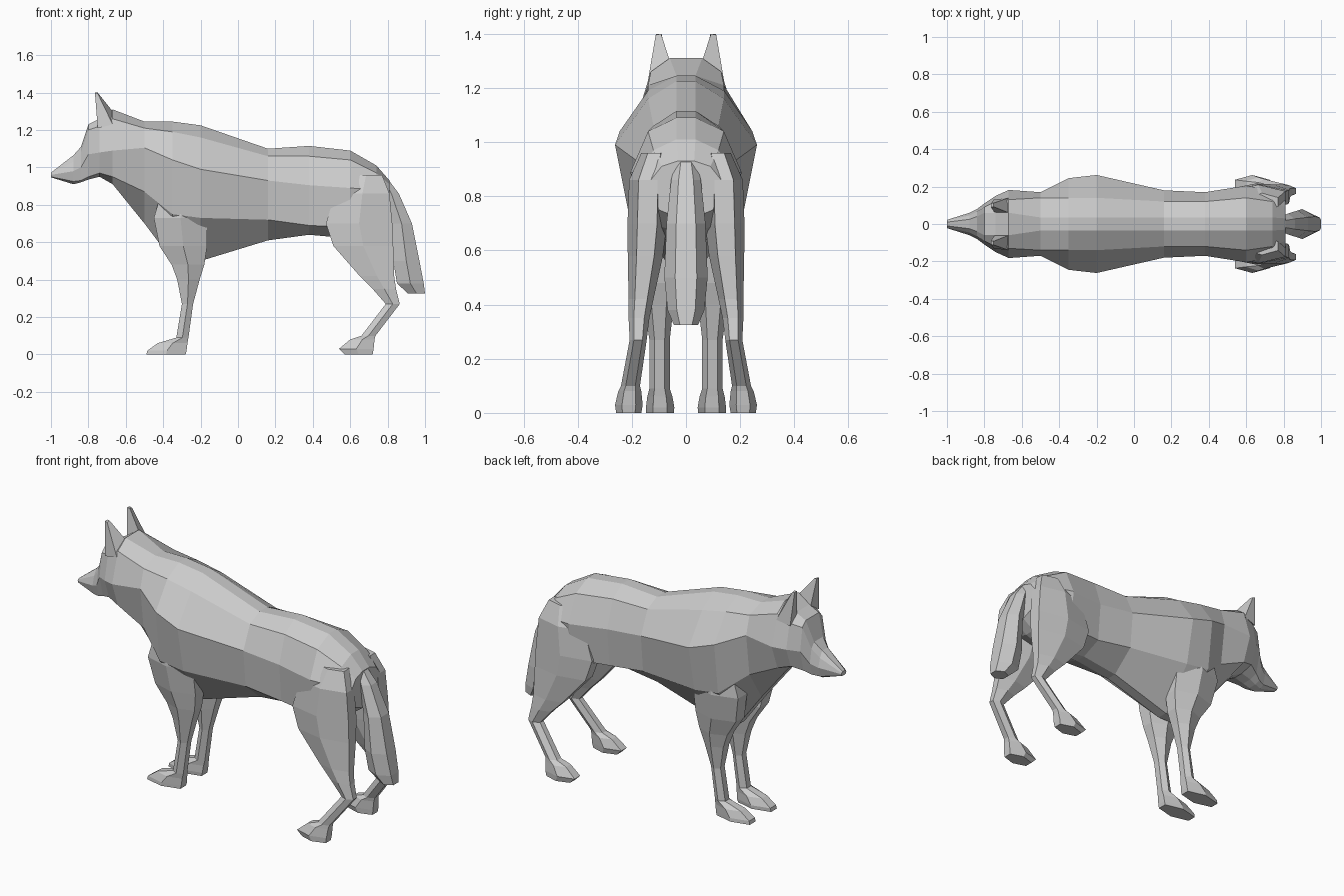
import bpy, bmesh


def loft(name, rings, mirror=False):
    """Skin closed rings of equal point count, capping both ends."""
    bm = bmesh.new()
    vs = [[bm.verts.new(p) for p in r] for r in rings]
    n = len(vs[0])
    for a, b in zip(vs, vs[1:]):
        for i in range(n):
            j = (i + 1) % n
            bm.faces.new((a[i], a[j], b[j], b[i]))
    bm.faces.new(vs[0])
    bm.faces.new(vs[-1])
    bmesh.ops.recalc_face_normals(bm, faces=bm.faces)
    me = bpy.data.meshes.new(name)
    bm.to_mesh(me)
    bm.free()
    ob = bpy.data.objects.new(name, me)
    bpy.context.collection.objects.link(ob)
    if mirror:
        m = ob.modifiers.new("mirror", 'MIRROR')
        m.use_axis = (False, True, False)
    return ob


def trunk_ring(row):
    """x, then five (y, z) points from spine to belly; other side mirrored."""
    x, c = row[0], row[1:]
    half = [(x, c[i], c[i + 1]) for i in range(0, 10, 2)]
    return half + [(px, -y, z) for px, y, z in reversed(half)]


def limb_ring(z, x0, x1, y0, y1):
    """Horizontal six-sided ring within the given x and y limits."""
    ym, w, xm = (y0 + y1) / 2, (y1 - y0) / 2, x0 * .5 + x1 * .5
    return [(x0, ym - w * .5, z), (xm, y0, z), (x1, ym - w * .5, z),
            (x1, ym + w * .5, z), (xm, y1, z), (x0, ym + w * .5, z)]


# Head and neck, nose to mane
head = [
    (-1.0, .01, .972, .02, .967, .022, .96, .018, .95, .008, .947),
    (-.88, .025, 1.065, .045, 1.03, .06, .98, .045, .925, .02, .91),
    (-.84, .04, 1.11, .065, 1.08, .08, 1.0, .06, .93, .025, .92),
    (-.80, .06, 1.23, .09, 1.20, .11, 1.07, .08, .95, .03, .935),
    (-.74, .06, 1.26, .12, 1.22, .15, 1.08, .11, .97, .03, .95),
    (-.67, .06, 1.31, .13, 1.26, .182, 1.09, .13, .95, .03, .91),
    (-.50, .035, 1.245, .14, 1.21, .17, 1.105, .14, .87, .03, .70),
]
loft("head", [trunk_ring(r) for r in head])

# Torso, mane to rump
torso = [
    head[-1],
    (-.35, .035, 1.245, .14, 1.19, .245, 1.04, .21, .75, .03, .50),
    (-.20, .035, 1.225, .14, 1.16, .262, .99, .21, .73, .03, .50),
    (.16, .035, 1.10, .12, 1.06, .18, .93, .16, .72, .03, .61),
    (.38, .035, 1.115, .12, 1.06, .17, .905, .15, .69, .03, .64),
    (.60, .035, 1.09, .14, 1.04, .205, .89, .18, .68, .03, .62),
    (.74, .035, 1.01, .12, .97, .18, .88, .14, .70, .03, .67),
    (.81, .03, .93, .09, .91, .13, .86, .10, .75, .03, .72),
]
loft("torso", [trunk_ring(r) for r in torso])

# Ears
loft("ear", [
    [(-.745, .06, 1.24), (-.67, .06, 1.30), (-.67, .14, 1.23), (-.75, .13, 1.21)],
    [(-.765, .09, 1.40), (-.75, .092, 1.40), (-.75, .112, 1.395), (-.765, .11, 1.40)],
], True)

# Front legs, shoulder to paw
loft("front_leg", [limb_ring(*r) for r in [
    (.90, -.40, -.18, .08, .20),
    (.73, -.45, -.165, .05, .213),
    (.58, -.42, -.165, .03, .19),
    (.48, -.355, -.18, .035, .17),
    (.40, -.325, -.205, .045, .155),
    (.27, -.30, -.24, .06, .135),
    (.09, -.33, -.265, .06, .135),
    (.06, -.43, -.27, .05, .143),
    (.02, -.485, -.275, .043, .148),
    (0, -.49, -.28, .045, .148)]], True)

# Hind legs, thigh to paw
loft("hind_leg", [limb_ring(*r) for r in [
    (.96, .60, .77, .07, .165),
    (.86, .52, .81, .07, .21),
    (.70, .47, .825, .07, .216),
    (.58, .51, .83, .085, .215),
    (.42, .65, .835, .12, .212),
    (.35, .72, .845, .135, .212),
    (.27, .79, .865, .145, .208),
    (.10, .66, .735, .17, .24),
    (.08, .60, .73, .165, .25),
    (.03, .54, .725, .16, .262),
    (0, .57, .72, .165, .258)]], True)

# Hanging tail
loft("tail", [limb_ring(z, x0, x1, -w, w) for z, x0, x1, w in [
    (.94, .76, .80, .035),
    (.86, .78, .86, .055),
    (.70, .82, .93, .072),
    (.50, .83, .97, .08),
    (.38, .85, .993, .068),
    (.325, .91, 1.0, .045)]])
